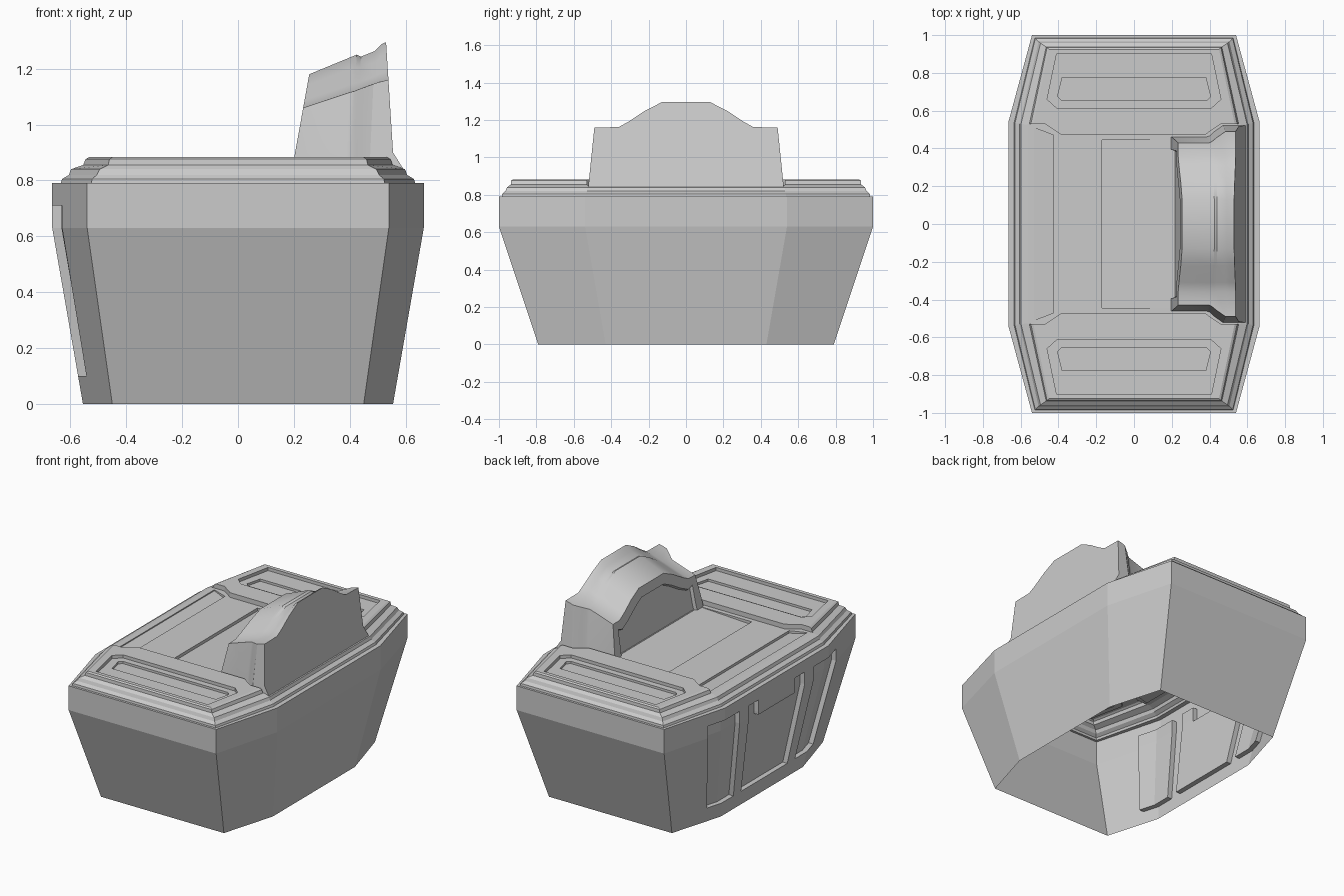
import bpy, bmesh, math

if "Cube" in bpy.data.objects:
    bpy.data.objects.remove(bpy.data.objects["Cube"])

def make_obj(name, bm):
    bmesh.ops.recalc_face_normals(bm, faces=bm.faces)
    me = bpy.data.meshes.new(name)
    bm.to_mesh(me)
    bm.free()
    ob = bpy.data.objects.new(name, me)
    bpy.context.collection.objects.link(ob)
    return ob

def loft(rings):
    """Closed skin through equal-length rings, capped at both ends."""
    bm = bmesh.new()
    vs = [[bm.verts.new(p) for p in r] for r in rings]
    n = len(vs[0])
    for a, b in zip(vs, vs[1:]):
        for i in range(n):
            j = (i + 1) % n
            bm.faces.new((a[i], a[j], b[j], b[i]))
    caps = [bm.faces.new(vs[0]), bm.faces.new(vs[-1])]
    return bm, caps

def prism(name, pts, z0, z1=1.2):
    """Vertical prism; z0 may be a function of x for a sloping floor."""
    f = z0 if callable(z0) else (lambda x: z0)
    return make_obj(name, loft([[(x, y, f(x)) for x, y in pts],
                                [(x, y, z1) for x, y in pts]])[0])

# Hull: eight-sided rings (z, end half width, end y, middle half width, middle y)
tiers = [(0, .45, .79, .555, .43), (.63, .54, 1, .665, .54), (.79, .54, 1, .665, .54),
         (.79, .525, .985, .635, .535), (.805, .522, .983, .63, .535),
         (.82, .505, .965, .605, .53), (.84, .495, .957, .598, .53),
         (.855, .465, .937, .555, .525), (.876, .46, .935, .547, .525),
         (.883, .45, .925, .535, .52)]
rings = []
for z, xe, ye, xm, ym in tiers:
    rings.append([(-xe, -ye, z), (xe, -ye, z), (xm, -ym, z), (xm, ym, z),
                  (xe, ye, z), (-xe, ye, z), (-xm, ym, z), (-xm, -ym, z)])
hull = make_obj("hull", loft(rings)[0])
cutters = []

# Sunken middle deck with its shallow seat panel and side strip
half = [(-.8, .53), (-.47, .53), (-.39, .475), (.38, .475), (.46, .53), (.8, .53)]
cutters.append(prism("deck_cut", half + [(x, -y) for x, y in reversed(half)], .852))
cutters.append(prism("seat_cut", [(-.17, -.445), (.21, -.445), (.21, .445), (-.17, .445)],
                     lambda x: .832 if x < 0 else .85))
cutters.append(prism("strip_cut", [(-.53, -.51), (-.425, -.47), (-.425, .47), (-.53, .51)],
                     lambda x: .835 if x > -.5 else .845))

# Recessed end panels, front and back
for s in (-1, 1):
    for nm, pts, z in (
        ("end_cut", [(.41, .9), (.46, .66), (.41, .615)], .862),
        ("slot_cut", [(.38, .775), (.405, .675), (.385, .655)], .847)):
        poly = [(x, s * y) for x, y in pts] + [(-x, s * y) for x, y in reversed(pts)]
        cutters.append(prism(nm, poly, z))

# Recessed panels on the left side, following the bend of the wall
def wall(s, z):
    t = min(z / .63, 1)
    yb, ye = .43 + .11 * t, .79 + .21 * t
    xm, xe = .555 + .11 * t, .45 + .09 * t
    y = s * yb
    k = max(0, (abs(y) - yb) / (ye - yb))
    return -(xm + (xe - xm) * k), y

def side_cut(ss, zs):
    bm = bmesh.new()
    g = {}
    for i, s in enumerate(ss):
        for j, z in enumerate(zs):
            x, y = wall(s, z)
            for k, d in enumerate((.033, -.08)):
                g[i, j, k] = bm.verts.new((x + d, y, z))
    I, J = len(ss) - 1, len(zs) - 1
    for i in range(I):
        for k in (0, 1):
            for j in range(J):
                bm.faces.new([g[i, j, k], g[i+1, j, k], g[i+1, j+1, k], g[i, j+1, k]])
        for j in (0, J):
            bm.faces.new([g[i, j, 0], g[i+1, j, 0], g[i+1, j, 1], g[i, j, 1]])
    for j in range(J):
        for i in (0, I):
            bm.faces.new([g[i, j, 0], g[i, j+1, 0], g[i, j+1, 1], g[i, j, 1]])
    cutters.append(make_obj("side_cut", bm))

for m in (1, -1):
    side_cut([m * .72, m, m * 1.24], [.1, .63, .71])
    side_cut([m * .35, m * .54], [.58, .63, .71])
side_cut([-.54, .54], [.1, .61])

# Cut the hull, then open its underside
for c in cutters:
    md = hull.modifiers.new("cut", 'BOOLEAN')
    md.operation, md.solver, md.object = 'DIFFERENCE', 'EXACT', c
bpy.context.view_layer.update()
dg = bpy.context.evaluated_depsgraph_get()
cut_mesh = bpy.data.meshes.new_from_object(hull.evaluated_get(dg))
hull.modifiers.clear()
hull.data = cut_mesh
for c in cutters:
    bpy.data.objects.remove(c)
bm = bmesh.new()
bm.from_mesh(cut_mesh)
bmesh.ops.delete(bm, geom=[f for f in bm.faces if all(v.co.z < .001 for v in f.verts)],
                 context='FACES')
bm.to_mesh(cut_mesh)
bm.free()

# Arched backrest: sections (x base, x top, half base, half shoulder, z shoulder, z top)
sections = [(.19, .255, .465, .43, 1.06, 1.18), (.385, .405, .465, .43, 1.115, 1.242),
            (.40, .425, .47, .44, 1.12, 1.25), (.42, .44, .49, .455, 1.127, 1.243),
            (.47, .49, .525, .49, 1.145, 1.263), (.48, .515, .525, .49, 1.152, 1.288),
            (.56, .53, .525, .49, 1.16, 1.295)]
rings = []
for n, (xb, xt, hb, hs, zs, zt) in enumerate(sections):
    h = zt - zs
    prof = [(hb, .82), (hb - (hb - hs) * .24, .9), (hs, zs), (.36, zs + .002),
            (.31, zs + .22 * h), (.22, zs + .66 * h), (.13, zt)]
    ring = []
    for y, z in prof:
        x = xb + (xt - xb) * (z - .82) / (zt - .82)
        if n == len(sections) - 1 and z == .82:
            x = .605
        ring.append((x, y, z))
    rings.append(ring + [(x, -y, z) for x, y, z in reversed(ring)])
bm, caps = loft(rings)
bmesh.ops.delete(bm, geom=[f for f in bm.faces if all(v.co.z < .821 for v in f.verts)],
                 context='FACES_ONLY')
bmesh.ops.recalc_face_normals(bm, faces=bm.faces)
# inset panel on the face of the backrest
bmesh.ops.inset_region(bm, faces=[caps[0]], thickness=.065, depth=0)
bmesh.ops.inset_region(bm, faces=[caps[0]], thickness=.008, depth=-.02)
back = make_obj("backrest", bm)
bpy.ops.object.select_all(action='DESELECT')
back.select_set(True)
bpy.context.view_layer.objects.active = back
bpy.ops.object.shade_smooth_by_angle(angle=math.radians(28))
